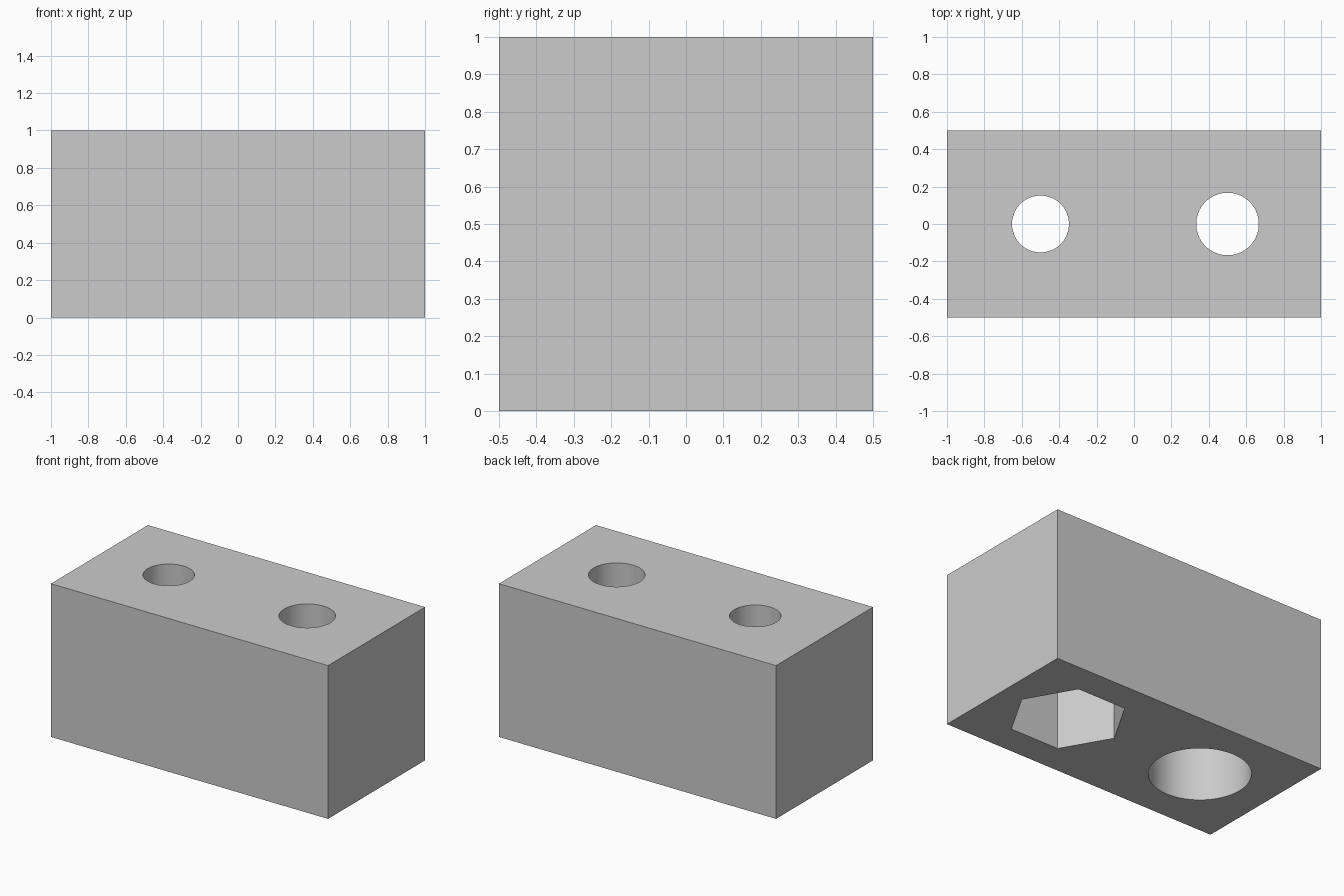
import bpy
import math

default = bpy.data.objects.get("Cube")
if default:
    bpy.data.objects.remove(default, do_unlink=True)

# One plain grey for the whole part
grey = bpy.data.materials.new("light_grey")
grey.use_nodes = True
colour = (0.6, 0.6, 0.6, 1)
grey.diffuse_color = colour
grey.node_tree.nodes["Principled BSDF"].inputs["Base Color"].default_value = colour

# Solid mounting block
bpy.ops.mesh.primitive_cube_add(size=1, location=(0, 0, 0.5))
block = bpy.context.object
block.name = "mounting_block"
block.scale = (2, 1, 1)
bpy.ops.object.transform_apply(location=False, rotation=False, scale=True)
block.data.materials.append(grey)


def drill(x, radius, bottom, top, sides):
    """Cut a vertical prism or cylinder out of the block."""
    bpy.ops.mesh.primitive_cylinder_add(
        vertices=sides, radius=radius, depth=top - bottom,
        location=(x, 0, (top + bottom) / 2),
        # the first vertex lies on +y, so turn it onto the x axis
        rotation=(0, 0, math.pi / 2))
    cutter = bpy.context.object
    cutter.hide_render = True
    cutter.data.materials.append(grey)
    bpy.context.view_layer.objects.active = block
    cut = block.modifiers.new("hole", "BOOLEAN")
    cut.operation = "DIFFERENCE"
    cut.solver = "EXACT"
    cut.object = cutter
    bpy.ops.object.modifier_apply(modifier=cut.name)
    bpy.data.objects.remove(cutter, do_unlink=True)


POCKET = 0.5
# Screw side: round counterbore below, narrow hole through the top
drill(-0.5, 0.3, -0.1, POCKET, 96)
drill(-0.5, 0.152, POCKET - 0.1, 1.1, 96)
# Nut side: hexagonal pocket below, wider hole through the top
drill(0.5, 0.35, -0.1, POCKET, 6)
drill(0.5, 0.167, POCKET - 0.1, 1.1, 96)

# Smooth the bores, keep the block and hexagon edges sharp
bpy.ops.object.select_all(action="DESELECT")
block.select_set(True)
bpy.context.view_layer.objects.active = block
bpy.ops.object.shade_smooth_by_angle(angle=math.radians(30))
